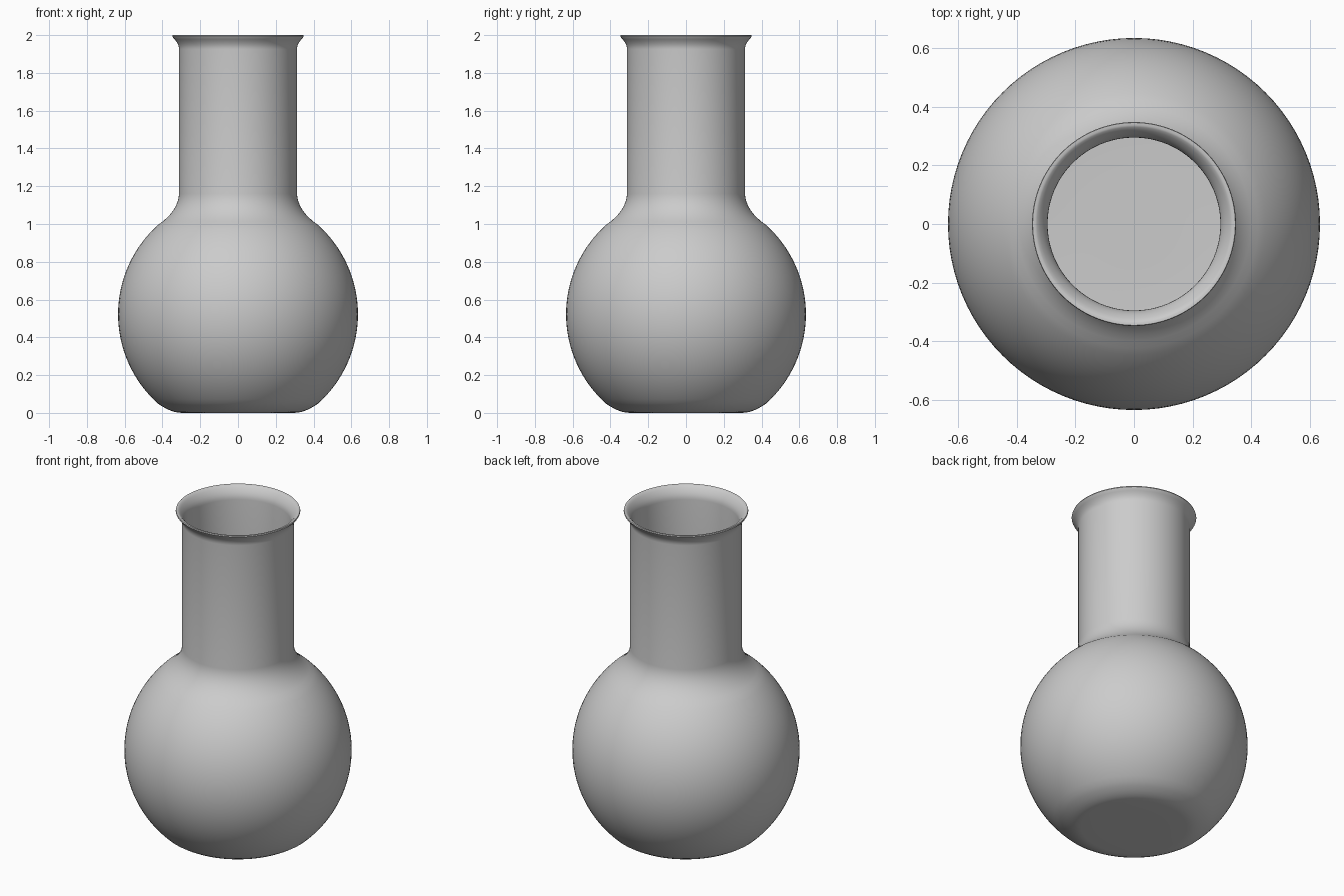
import bpy, bmesh, math

if "Cube" in bpy.data.objects:
    bpy.data.objects.remove(bpy.data.objects["Cube"])

CZ, R = 0.522, 0.635      # bulb centre height and radius
WALL = 0.017
STEPS = 96


def bezier(p0, p1, p2, n):
    return [tuple((1-t)**2*a + 2*t*(1-t)*b + t*t*c for a, b, c in zip(p0, p1, p2))
            for t in (i/n for i in range(n+1))]


def bulb_arc(z0, z1, n):
    a0, a1 = math.asin((z0-CZ)/R), math.asin((z1-CZ)/R)
    return [(R*math.cos(a0+(a1-a0)*i/n), CZ+R*math.sin(a0+(a1-a0)*i/n)) for i in range(n+1)]


# Outer half profile: flat base, round bulb, neck fillet, flared lip
bulb = bulb_arc(0.05, 0.995, 32)
outer = [(0.0, 0.0), (0.15, 0.0)]
outer += bezier((0.295, 0.0), (0.355, 0.0), bulb[0], 6)[:-1]
outer += bulb
outer += bezier(bulb[-1], (0.318, 1.067), (0.312, 1.16), 8)[1:]
outer += bezier((0.312, 1.925), (0.312, 1.955), (0.345, 1.988), 6)

# Inner wall: the outer profile moved inward along its normals
inner = []
for i, (r, z) in enumerate(outer):
    a, b = outer[max(i-1, 0)], outer[min(i+1, len(outer)-1)]
    dr, dz = b[0]-a[0], b[1]-a[1]
    d = math.hypot(dr, dz)
    inner.append((max(r - WALL*dz/d, 0.0), z + WALL*dr/d))
inner[0] = (0.0, WALL)
inner[-1] = (0.331, 1.997)
lip = [(0.348, 1.994), (0.346, 2.0), (0.337, 2.0)]
profile = outer + lip + inner[::-1]

# Revolve the profile around z
bm = bmesh.new()
rings = []
for r, z in profile:
    if r < 1e-6:
        rings.append([bm.verts.new((0, 0, z))])
    else:
        rings.append([bm.verts.new((r*math.cos(2*math.pi*k/STEPS),
                                    r*math.sin(2*math.pi*k/STEPS), z)) for k in range(STEPS)])
for lo, hi in zip(rings, rings[1:]):
    for k in range(STEPS):
        n = (k+1) % STEPS
        quad = [lo[k % len(lo)], lo[n % len(lo)], hi[n % len(hi)], hi[k % len(hi)]]
        bm.faces.new(list(dict.fromkeys(quad)))
bmesh.ops.recalc_face_normals(bm, faces=bm.faces)
mesh = bpy.data.meshes.new("flask")
bm.to_mesh(mesh)
bm.free()
flask = bpy.data.objects.new("flask", mesh)
bpy.context.collection.objects.link(flask)
bpy.context.view_layer.objects.active = flask
flask.select_set(True)
bpy.ops.object.shade_smooth_by_angle(angle=math.radians(40))
